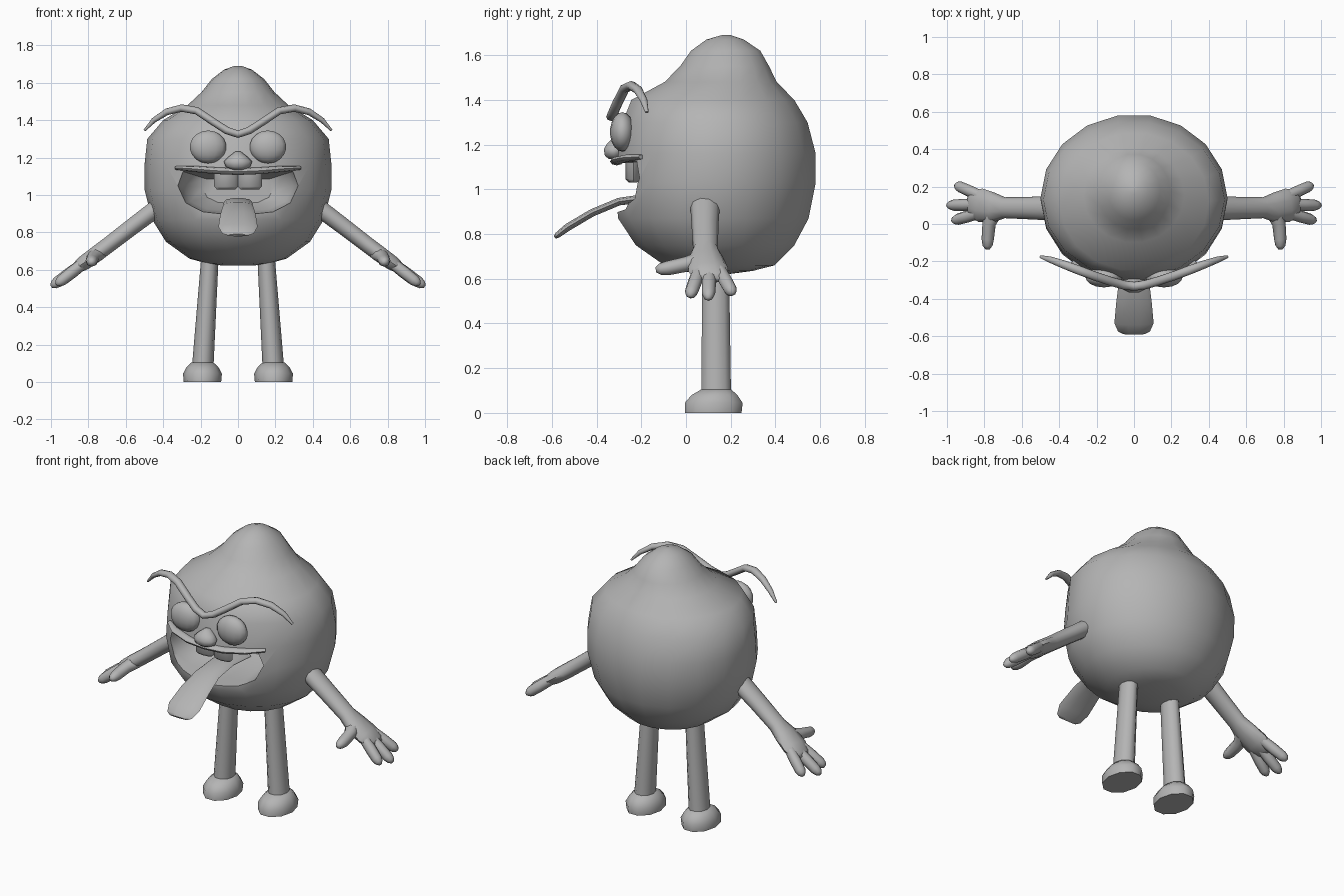
import bpy, bmesh, math
from mathutils import Vector

grey = bpy.data.materials.new("plain grey")
grey.diffuse_color = (0.46, 0.46, 0.46, 1)


def finish(name, bm, angle=50):
    bmesh.ops.recalc_face_normals(bm, faces=bm.faces)
    me = bpy.data.meshes.new(name)
    bm.to_mesh(me)
    bm.free()
    me.materials.append(grey)
    ob = bpy.data.objects.new(name, me)
    bpy.context.collection.objects.link(ob)
    smooth(ob, angle)
    return ob


def smooth(ob, angle):
    bpy.ops.object.select_all(action='DESELECT')
    ob.select_set(True)
    bpy.context.view_layer.objects.active = ob
    bpy.ops.object.shade_smooth_by_angle(angle=math.radians(angle))


def bridge(name, loops, angle=50):
    """Skin a list of equal-length point loops and cap both ends."""
    bm = bmesh.new()
    rows = [[bm.verts.new(p) for p in loop] for loop in loops]
    n = len(rows[0])
    for a, b in zip(rows, rows[1:]):
        for i in range(n):
            j = (i + 1) % n
            bm.faces.new((a[i], a[j], b[j], b[i]))
    bm.faces.new(rows[0])
    bm.faces.new(rows[-1])
    return finish(name, bm, angle)


def ring(c, u, v, n):
    return [Vector(c) + u * math.cos(2 * math.pi * i / n) + v * math.sin(2 * math.pi * i / n)
            for i in range(n)]


def stack(name, rows, n, x=0, angle=50):
    """Horizontal ellipses: (z, half width, front y, back y, optional x shift)."""
    loops = []
    for z, rx, yf, yb, *dx in rows:
        c = (x + (dx[0] if dx else 0), (yf + yb) / 2, z)
        loops.append(ring(c, Vector((rx, 0, 0)), Vector((0, (yb - yf) / 2, 0)), n))
    return bridge(name, loops, angle)


def tube(name, path, n=8, side=(0, 1, 0), angle=60):
    """Elliptic tube: path of (x, y, z, radius along side, other radius)."""
    pts = [Vector(p[:3]) for p in path]
    loops = []
    for i, p in enumerate(path):
        t = (pts[min(i + 1, len(pts) - 1)] - pts[max(i - 1, 0)]).normalized()
        u = Vector(side)
        u = (u - t * u.dot(t)).normalized()
        loops.append(ring(pts[i], u * p[3], t.cross(u) * p[4], n))
    return bridge(name, loops, angle)


def ball(name, loc, size, seg=14, rings=9):
    bm = bmesh.new()
    bmesh.ops.create_uvsphere(bm, u_segments=seg, v_segments=rings, radius=1)
    for v in bm.verts:
        v.co = Vector(loc) + Vector(v.co[i] * size[i] for i in range(3))
    return finish(name, bm, 80)


# body with the bump on top
body = stack("body", [
    (0.622, 0.08, 0.05, 0.20), (0.635, 0.17, -0.02, 0.30), (0.66, 0.26, -0.10, 0.40),
    (0.75, 0.385, -0.23, 0.49), (0.87, 0.46, -0.31, 0.555), (1.03, 0.50, -0.325, 0.587),
    (1.16, 0.50, -0.31, 0.587), (1.30, 0.485, -0.29, 0.55), (1.40, 0.40, -0.25, 0.49),
    (1.48, 0.27, -0.10, 0.41), (1.55, 0.195, -0.03, 0.375), (1.62, 0.14, 0.02, 0.335),
    (1.67, 0.075, 0.09, 0.26), (1.69, 0.02, 0.16, 0.20)], 18)

# mouth hollow
half = [(0, 1.115), (0.17, 1.12), (0.29, 1.125), (0.32, 1.05), (0.275, 0.96), (0.18, 0.915), (0, 0.90)]
outline = half + [(-x, z) for x, z in half[-2:0:-1]]
cutter = bridge("mouth_cutter", [
    [(x * s, y, 1.03 + (z - 1.03) * s) for x, z in outline]
    for y, s in ((-0.45, 1.15), (-0.20, 1.0), (-0.05, 0.92), (0.06, 0.6))])
cutter.hide_render = True
cut = body.modifiers.new("mouth", 'BOOLEAN')
cut.object = cutter
cut.operation = 'DIFFERENCE'
cut.solver = 'EXACT'
bpy.context.view_layer.objects.active = body
bpy.ops.object.modifier_apply(modifier="mouth")
bpy.data.objects.remove(cutter)
smooth(body, 50)

# upper lip
lip = [(0.33, -0.20, 1.145, 0.015, 0.010), (0.24, -0.265, 1.14, 0.03, 0.016),
       (0.12, -0.305, 1.13, 0.03, 0.018)]
tube("upper_lip", [(-p[0], *p[1:]) for p in lip] + [(0, -0.31, 1.125, 0.03, 0.018)] + lip[::-1])

# tongue
tube("tongue", [
    (0, 0.03, 0.95, 0.07, 0.02), (0, -0.15, 0.965, 0.075, 0.02), (0, -0.30, 0.945, 0.08, 0.018),
    (0, -0.42, 0.895, 0.095, 0.018), (0, -0.53, 0.83, 0.105, 0.018),
    (0, -0.575, 0.795, 0.085, 0.014), (0, -0.587, 0.785, 0.06, 0.008)], 10, (1, 0, 0))

# nose
stack("nose", [(1.135, 0.03, -0.345, -0.29), (1.15, 0.065, -0.365, -0.28), (1.18, 0.076, -0.37, -0.27),
               (1.205, 0.05, -0.355, -0.27), (1.232, 0.015, -0.325, -0.28)], 10, angle=80)

# brow, one tapered curve across both sides
brow = [(0.50, -0.175, 1.345, 0.008, 0.006), (0.45, -0.19, 1.40, 0.017, 0.014),
        (0.38, -0.215, 1.445, 0.022, 0.018), (0.30, -0.245, 1.465, 0.024, 0.02),
        (0.22, -0.275, 1.45, 0.024, 0.02), (0.13, -0.305, 1.39, 0.024, 0.02),
        (0.06, -0.325, 1.345, 0.024, 0.02)]
tube("brow", [(-p[0], *p[1:]) for p in brow] + [(0, -0.333, 1.325, 0.024, 0.02)] + brow[::-1])

for s, tag in ((-1, "left"), (1, "right")):
    def limb(name, path, n=8):
        tube(tag + name, [(s * p[0], *p[1:]) for p in path], n)

    ball(tag + "_eye", (s * 0.16, -0.285, 1.257), (0.10, 0.055, 0.088))

    # front tooth with rounded lower edge
    stack(tag + "_tooth", [(1.03, 0.05, -0.255, -0.22), (1.045, 0.064, -0.27, -0.20),
                           (1.13, 0.064, -0.27, -0.20)], 8, s * 0.063)

    # arm running into a flattened palm
    limb("_arm", [(0.40, 0.085, 0.955, 0.068, 0.05), (0.56, 0.085, 0.835, 0.06, 0.047),
                  (0.69, 0.087, 0.735, 0.056, 0.045), (0.75, 0.088, 0.69, 0.08, 0.045),
                  (0.82, 0.10, 0.64, 0.09, 0.042), (0.87, 0.11, 0.605, 0.075, 0.03),
                  (0.885, 0.11, 0.594, 0.05, 0.015)], 10)

    # three fingers and a thumb
    for k, (y0, x1, y1, z1) in enumerate(((0.15, 0.945, 0.205, 0.54), (0.105, 0.985, 0.10, 0.52),
                                          (0.06, 0.96, 0.02, 0.53))):
        a, b = Vector((0.82, y0, 0.64)), Vector((x1, y1, z1))
        limb(f"_finger_{k + 1}", [(*a.lerp(b, t), r, r) for t, r in
                                  ((0, 0.03), (0.5, 0.032), (0.88, 0.03), (1.0, 0.023), (1.08, 0.01))])
    tube(tag + "_thumb", [(s * 0.75, 0.06, 0.685, 0.045, 0.035), (s * 0.775, 0.0, 0.665, 0.036, 0.034),
                          (s * 0.782, -0.08, 0.648, 0.033, 0.032), (s * 0.783, -0.115, 0.643, 0.027, 0.026),
                          (s * 0.783, -0.135, 0.64, 0.012, 0.012)], 8, (1, 0, 0))

    # leg and foot
    stack(tag + "_leg", [(0.06, 0.058, 0.065, 0.205, s * 0.19), (0.70, 0.046, 0.07, 0.195, s * 0.148)], 10)
    stack(tag + "_foot", [(0.0, 0.10, -0.012, 0.255), (0.045, 0.104, -0.012, 0.26),
                          (0.08, 0.085, 0.02, 0.235), (0.105, 0.058, 0.065, 0.205)], 10, s * 0.19)
